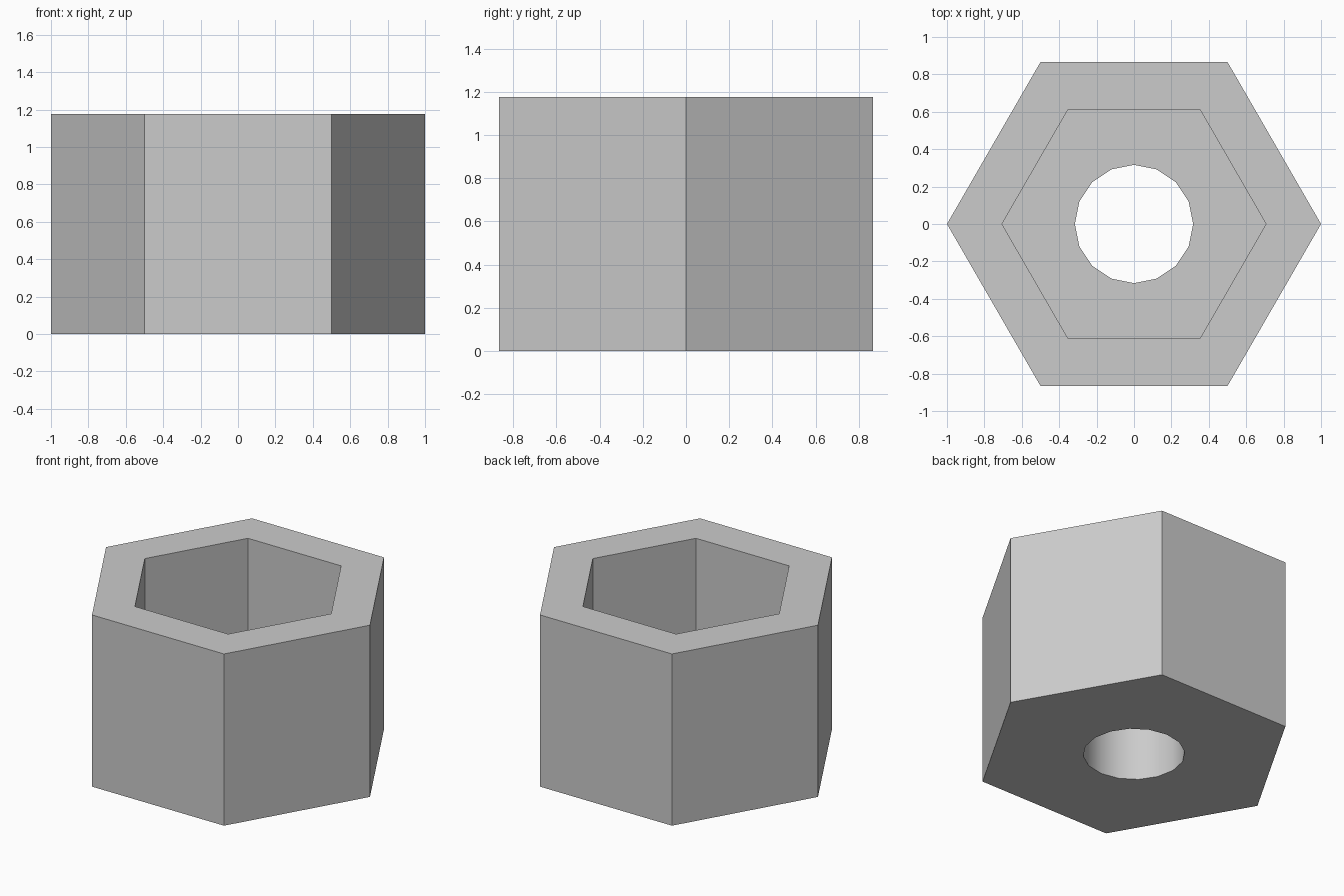
import bpy, bmesh, math

if "Cube" in bpy.data.objects:
    bpy.data.objects.remove(bpy.data.objects["Cube"])

HEIGHT, FLOOR = 1.176, 0.47
OUTER, SOCKET, HOLE = 1.0, 0.706, 0.316

bm = bmesh.new()


def ring(radius, sides, z):
    """Closed loop of vertices and edges."""
    vs = [bm.verts.new((radius * math.cos(2 * math.pi * i / sides),
                        radius * math.sin(2 * math.pi * i / sides), z))
          for i in range(sides)]
    es = [bm.edges.new((vs[i], vs[(i + 1) % sides])) for i in range(sides)]
    return vs, es


def wall(a, b):
    """Quads between two rings with equal side counts."""
    n = len(a[0])
    for i in range(n):
        j = (i + 1) % n
        bm.faces.new((a[0][i], a[0][j], b[0][j], b[0][i]))


def flat_ring(a, b):
    """Flat surface between an outer and an inner ring."""
    bmesh.ops.triangle_fill(bm, edges=a[1] + b[1], use_beauty=True)


outer_low, outer_top = ring(OUTER, 6, 0), ring(OUTER, 6, HEIGHT)
socket_top, socket_low = ring(SOCKET, 6, HEIGHT), ring(SOCKET, 6, FLOOR)
hole_top, hole_low = ring(HOLE, 16, FLOOR), ring(HOLE, 16, 0)

wall(outer_low, outer_top)        # hexagonal outside
wall(outer_top, socket_top)       # rim
wall(socket_top, socket_low)      # hexagonal socket
flat_ring(socket_low, hole_top)   # socket floor
wall(hole_top, hole_low)          # round through hole
flat_ring(outer_low, hole_low)    # underside
bmesh.ops.recalc_face_normals(bm, faces=bm.faces[:])

mesh = bpy.data.meshes.new("hex_socket_spacer")
bm.to_mesh(mesh)
bm.free()
spacer = bpy.data.objects.new("hex_socket_spacer", mesh)
bpy.context.collection.objects.link(spacer)

grey = bpy.data.materials.new("light_grey")
grey.diffuse_color = (0.6, 0.6, 0.6, 1)
grey.use_nodes = True
grey.node_tree.nodes["Principled BSDF"].inputs["Base Color"].default_value = grey.diffuse_color
mesh.materials.append(grey)

# Smooth hole wall, sharp hexagon edges
bpy.context.view_layer.objects.active = spacer
spacer.select_set(True)
bpy.ops.object.shade_smooth_by_angle(angle=math.radians(30))
